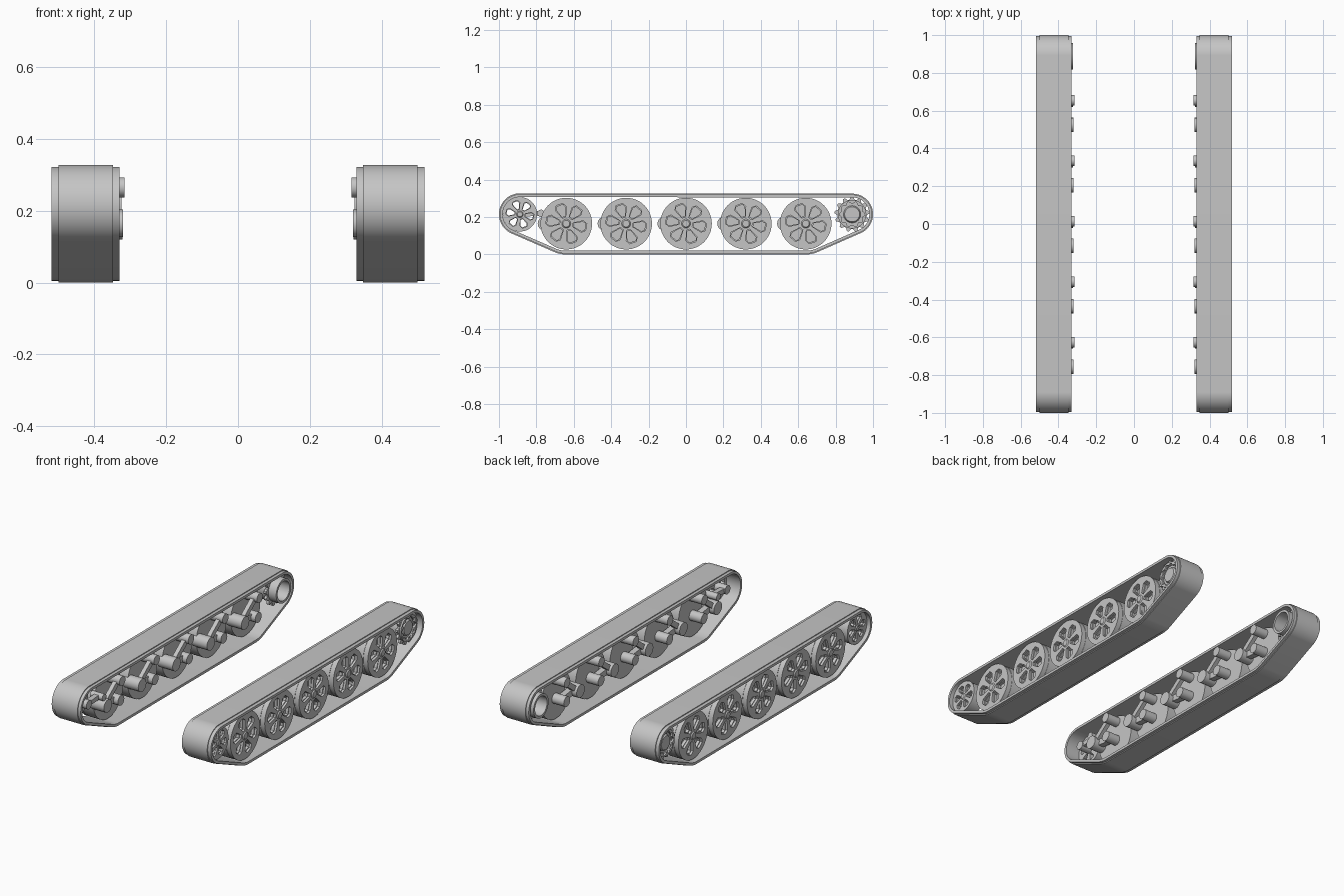
import bpy, bmesh
from math import cos, sin, pi
from mathutils import Matrix, Vector

if "Cube" in bpy.data.objects:
    bpy.data.objects.remove(bpy.data.objects["Cube"])

grey = bpy.data.materials.new("plain grey")
grey.use_nodes = True
grey.diffuse_color = (0.56, 0.56, 0.56, 1)
grey.node_tree.nodes["Principled BSDF"].inputs["Base Color"].default_value = (0.56, 0.56, 0.56, 1)

# Local x, y, z become world y, z, x so that wheels turn about the x axis
AXLE = Matrix(((0, 0, 1, 0), (1, 0, 0, 0), (0, 1, 0, 0), (0, 0, 0, 1)))
AXLE_Z = 0.165


def finish(name, bm):
    """Turn the bmesh into an object mirrored to the other side."""
    bmesh.ops.recalc_face_normals(bm, faces=bm.faces)
    mesh = bpy.data.meshes.new(name)
    bm.to_mesh(mesh)
    bm.free()
    mesh.materials.append(grey)
    obj = bpy.data.objects.new(name, mesh)
    bpy.context.collection.objects.link(obj)
    bpy.ops.object.select_all(action='DESELECT')
    obj.select_set(True)
    bpy.context.view_layer.objects.active = obj
    bpy.ops.object.shade_smooth_by_angle(angle=0.6)
    mirror = obj.modifiers.new("other_side", 'MIRROR')
    mirror.use_axis = (True, False, False)
    return obj


def ring(r, n=48, lobes=0, depth=0.0):
    """Circle outline, optionally with rounded lobes."""
    return [((r + depth * cos(lobes * a)) * cos(a), (r + depth * cos(lobes * a)) * sin(a))
            for a in (2 * pi * i / n for i in range(n))]


def gear(r_out, r_in, teeth):
    pts = []
    for i in range(teeth * 4):
        a = 2 * pi * (i + 0.5) / (teeth * 4)
        r = r_out if i % 4 < 2 else r_in
        pts.append((r * cos(a), r * sin(a)))
    return pts


def petals(r_in, r_out, half, shrink=0.0, count=6):
    """Kite-like openings spread around the hub."""
    shape = [(r_in + shrink, -half * 0.3), (r_out * 0.8, -half + shrink),
             (r_out - shrink, -half * 0.6), (r_out - shrink, half * 0.6),
             (r_out * 0.8, half - shrink), (r_in + shrink, half * 0.3)]
    result = []
    for i in range(count):
        a = 2 * pi * i / count - pi / 18
        result.append([(u * cos(a) - v * sin(a), u * sin(a) + v * cos(a)) for u, v in shape])
    return result


def plate(bm, outlines, x0, x1, y, z):
    """Extruded flat plate; outlines after the first are openings."""
    curve = bpy.data.curves.new("outline", 'CURVE')
    curve.dimensions = '2D'
    curve.fill_mode = 'BOTH'
    curve.extrude = (x1 - x0) / 2
    for pts in outlines:
        spline = curve.splines.new('POLY')
        spline.points.add(len(pts) - 1)
        for p, (u, v) in zip(spline.points, pts):
            p.co = (u, v, 0, 1)
        spline.use_cyclic_u = True
    helper = bpy.data.objects.new("outline", curve)
    mesh = bpy.data.meshes.new_from_object(helper)
    mesh.transform(Matrix.Translation(((x0 + x1) / 2, y, z)) @ AXLE)
    bm.from_mesh(mesh)
    bpy.data.objects.remove(helper)
    bpy.data.curves.remove(curve)
    bpy.data.meshes.remove(mesh)
    bmesh.ops.remove_doubles(bm, verts=bm.verts, dist=0.00005)


def drum(bm, x0, x1, y, z, r, r2=None, n=32):
    """Solid cylinder or cone along x."""
    bmesh.ops.create_cone(bm, cap_ends=True, segments=n, radius1=r,
                          radius2=r if r2 is None else r2, depth=x1 - x0,
                          matrix=Matrix.Translation(((x0 + x1) / 2, y, z)) @ AXLE)


def bar(bm, x0, x1, a, b, width):
    """Box between two (y, z) points."""
    a, b = Vector(a), Vector(b)
    d, mid = b - a, (a + b) / 2
    turn = Matrix.Rotation(d.angle_signed(Vector((1, 0))), 4, 'X')
    size = Matrix.Diagonal((x1 - x0, d.length, width, 1))
    bmesh.ops.create_cube(bm, size=1, matrix=Matrix.Translation(
        ((x0 + x1) / 2, mid.x, mid.y)) @ turn @ size)


# Track belt: a stepped section swept round the wheels
SUPPORTS = [(-0.888, 0.215, 0.112), (0.89, 0.215, 0.11),
            (-0.64, 0.163, 0.163), (0.64, 0.163, 0.163)]
SECTION = [(0.33, -0.02), (0.33, -0.005), (0.348, -0.005), (0.348, 0),
           (0.499, 0), (0.499, -0.005), (0.519, -0.005), (0.519, -0.02)]
bm = bmesh.new()
loops = []
for i in range(120):
    n = Vector((cos(2 * pi * (i + 0.5) / 120), sin(2 * pi * (i + 0.5) / 120)))
    cy, cz, r = max(SUPPORTS, key=lambda s: s[0] * n.x + s[1] * n.y + s[2])
    loops.append([bm.verts.new((x, cy + (r + o) * n.x, cz + (r + o) * n.y)) for x, o in SECTION])
for i, loop in enumerate(loops):
    nxt = loops[(i + 1) % len(loops)]
    for k in range(len(loop)):
        m = (k + 1) % len(loop)
        bm.faces.new((loop[k], loop[m], nxt[m], nxt[k]))
finish("track_belt", bm)

# Road wheels and their suspension links
for i in range(5):
    y = -0.64 + 0.32 * i
    bm = bmesh.new()
    plate(bm, [ring(0.138)] + petals(0.035, 0.108, 0.031), 0.482, 0.495, y, AXLE_Z)
    plate(bm, [ring(0.136)] + petals(0.035, 0.108, 0.031, 0.006), 0.465, 0.482, y, AXLE_Z)
    drum(bm, 0.40, 0.465, y, AXLE_Z, 0.138, n=48)
    drum(bm, 0.495, 0.501, y, AXLE_Z, 0.024, 0.018)
    finish(f"road_wheel_{i + 1}", bm)

    bm = bmesh.new()
    pivot, upper, lower = (y - 0.115, 0.165), (y + 0.015, 0.265), (y + 0.01, 0.15)
    drum(bm, 0.32, 0.42, *pivot, 0.038, n=16)
    drum(bm, 0.316, 0.40, *upper, 0.028, n=16)
    drum(bm, 0.322, 0.40, *lower, 0.03, n=16)
    bar(bm, 0.335, 0.36, pivot, upper, 0.03)
    bar(bm, 0.35, 0.385, pivot, lower, 0.036)
    finish(f"suspension_link_{i + 1}", bm)

# Front idler wheel with open spokes, and its tensioner
bm = bmesh.new()
IDLER = (-0.888, 0.215)
plate(bm, [ring(0.092)] + petals(0.026, 0.074, 0.021), 0.485, 0.495, *IDLER)
plate(bm, [ring(0.09)] + petals(0.026, 0.074, 0.021, 0.004), 0.42, 0.485, *IDLER)
drum(bm, 0.495, 0.5, *IDLER, 0.018, 0.013)
finish("front_idler", bm)
bm = bmesh.new()
drum(bm, 0.35, 0.42, *IDLER, 0.026, n=16)
bar(bm, 0.355, 0.385, IDLER, (-0.77, 0.22), 0.026)
drum(bm, 0.33, 0.41, -0.775, 0.22, 0.02, n=16)
finish("idler_tensioner", bm)

# Rear drive sprocket: toothed rings on an open barrel
bm = bmesh.new()
SPROCKET = (0.888, 0.215)
for x0, x1 in ((0.375, 0.39), (0.47, 0.485)):
    plate(bm, [gear(0.094, 0.079, 13), ring(0.06)], x0, x1, *SPROCKET)
plate(bm, [ring(0.076), ring(0.062, 80, 10, 0.006)], 0.485, 0.495, *SPROCKET)
plate(bm, [ring(0.07), ring(0.056)], 0.324, 0.47, *SPROCKET)
drum(bm, 0.45, 0.478, *SPROCKET, 0.06)
drum(bm, 0.478, 0.49, *SPROCKET, 0.046, 0.04)
finish("drive_sprocket", bm)
